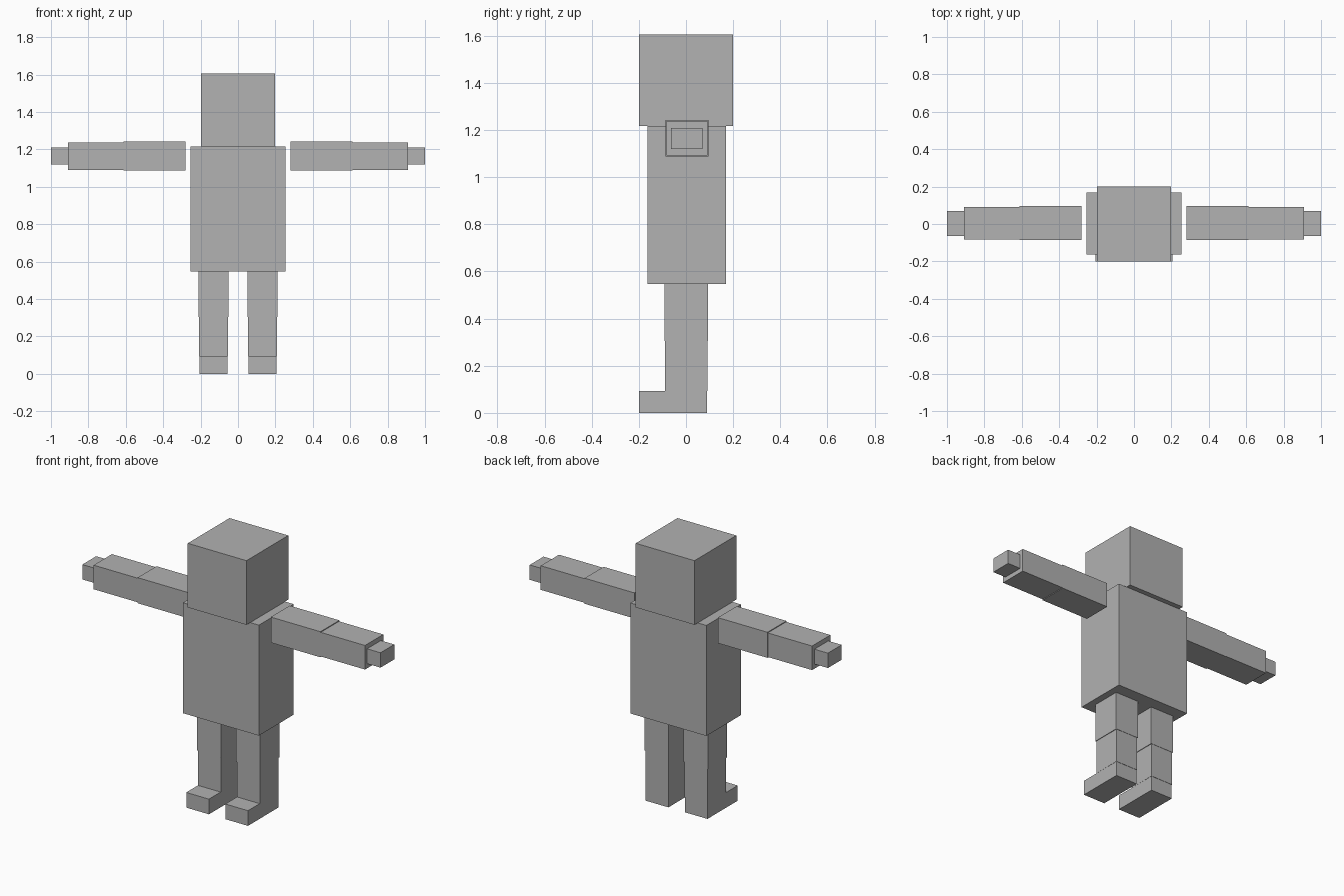
import bpy
from mathutils import Vector

default_cube = bpy.data.objects.get("Cube")
if default_cube:
    bpy.data.objects.remove(default_cube, do_unlink=True)

# Single grey material
grey = bpy.data.materials.new("plain_grey")
grey.use_nodes = True
colour = (0.445, 0.445, 0.445, 1)
grey.diffuse_color = colour
grey.node_tree.nodes["Principled BSDF"].inputs["Base Color"].default_value = colour


def block(name, x, y, z):
    """Box spanning the given (min, max) range on each axis."""
    low, high = Vector((x[0], y[0], z[0])), Vector((x[1], y[1], z[1]))
    bpy.ops.mesh.primitive_cube_add(size=1, location=(low + high) / 2)
    obj = bpy.context.object
    obj.name = name
    obj.scale = high - low
    bpy.ops.object.transform_apply(location=False, rotation=False, scale=True)
    obj.data.materials.append(grey)
    return obj


# Head and torso
block("head", (-0.197, 0.197), (-0.2, 0.2), (1.216, 1.605))
block("torso", (-0.255, 0.255), (-0.164, 0.169), (0.546, 1.216))

# Limb segments on the left side: x, y and z ranges
limbs = {
    "upper_arm": ((0.28, 0.613), (-0.086, 0.095), (1.087, 1.242)),
    "forearm": ((0.613, 0.91), (-0.083, 0.092), (1.091, 1.237)),
    "hand": ((0.91, 1.0), (-0.063, 0.069), (1.119, 1.209)),
    "thigh": ((0.05, 0.212), (-0.092, 0.094), (0.305, 0.546)),
    "shin": ((0.054, 0.208), (-0.088, 0.092), (0.092, 0.305)),
    "foot": ((0.055, 0.207), (-0.2, 0.09), (0.0, 0.092)),
}

# Both sides of each limb segment
for part, (x, y, z) in limbs.items():
    block("left_" + part, x, y, z)
    block("right_" + part, (-x[1], -x[0]), y, z)
